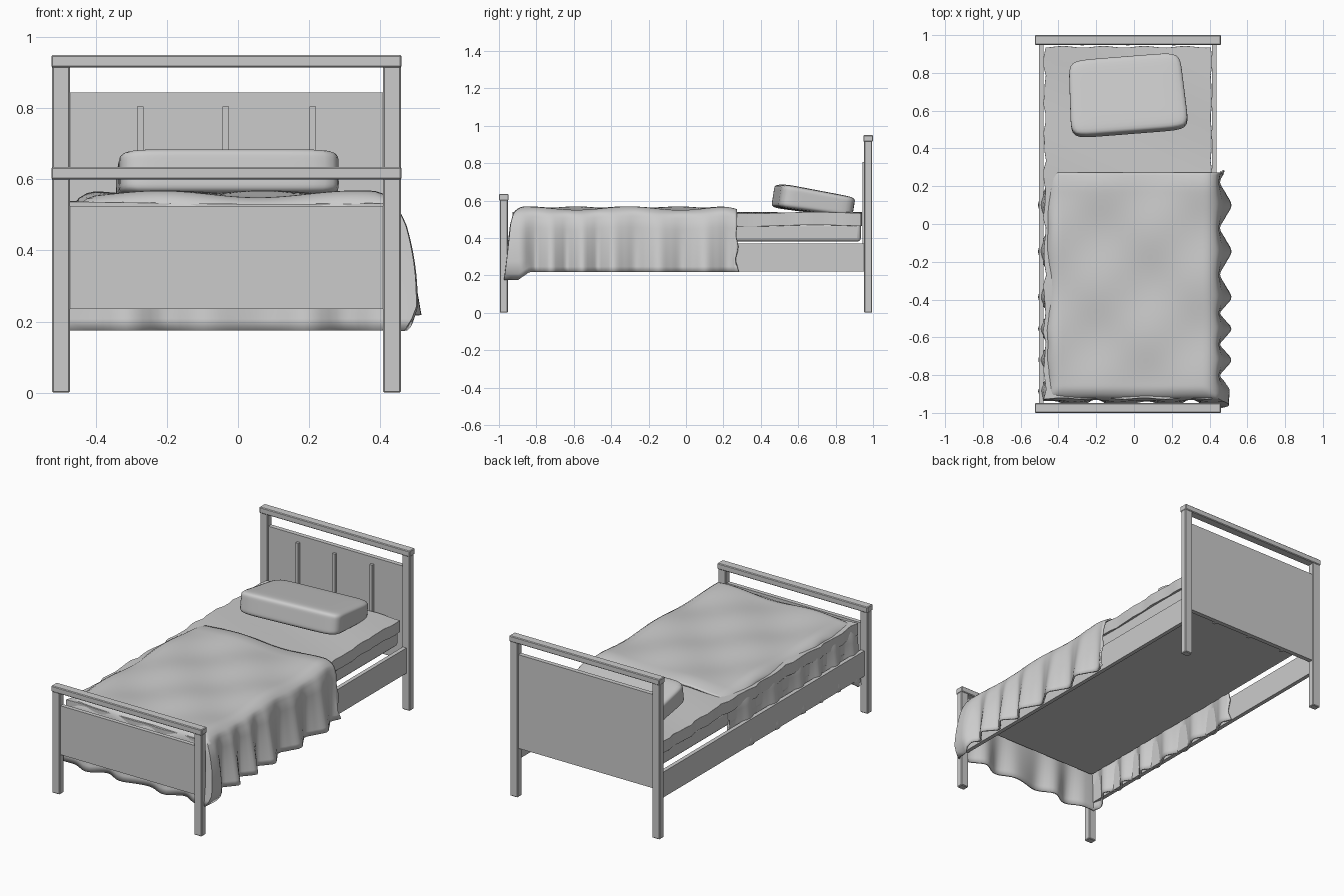
import bpy, bmesh, math
from mathutils import Matrix, Vector

if "Cube" in bpy.data.objects:
    bpy.data.objects.remove(bpy.data.objects["Cube"])

grey = bpy.data.materials.new("plain light grey")
grey.use_nodes = True
grey.diffuse_color = (0.6, 0.6, 0.6, 1)
grey.node_tree.nodes["Principled BSDF"].inputs["Base Color"].default_value = (0.6, 0.6, 0.6, 1)


def finish(name, bm, smooth=None):
    bmesh.ops.recalc_face_normals(bm, faces=bm.faces)
    mesh = bpy.data.meshes.new(name)
    bm.to_mesh(mesh)
    bm.free()
    mesh.materials.append(grey)
    ob = bpy.data.objects.new(name, mesh)
    bpy.context.collection.objects.link(ob)
    if smooth:
        bpy.ops.object.select_all(action='DESELECT')
        ob.select_set(True)
        bpy.context.view_layer.objects.active = ob
        bpy.ops.object.shade_smooth_by_angle(angle=math.radians(smooth))
    return ob


def bevel(ob, width, segments):
    mod = ob.modifiers.new("rounding", 'BEVEL')
    mod.width, mod.segments, mod.limit_method = width, segments, 'ANGLE'
    mod.angle_limit = math.radians(50)


def cube(lo, hi, cuts=0):
    bm = bmesh.new()
    bmesh.ops.create_cube(bm, size=1)
    if cuts:
        bmesh.ops.subdivide_edges(bm, edges=bm.edges, cuts=cuts, use_grid_fill=True)
    lo, hi = Vector(lo), Vector(hi)
    size, mid = hi - lo, (lo + hi) / 2
    for v in bm.verts:
        v.co = Vector(a * b for a, b in zip(v.co, size)) + mid
    return bm


def board(name, lo, hi, width=0.004):
    ob = finish(name, cube(lo, hi))
    if width:
        bevel(ob, width, 1)
    return ob


# Frame: end boards with posts, top rails and panels
LEFT, RIGHT, POST = -0.525, 0.46, 0.05
for end, y0, y1, top in (("head", 0.953, 0.995, 0.92), ("foot", -0.995, -0.953, 0.605)):
    for side, x in (("right", LEFT + 0.002), ("left", RIGHT - POST - 0.002)):
        board(f"{end}_post_{side}", (x, y0, 0), (x + POST, y1, top))
    board(f"{end}_top_rail", (LEFT, y0 - 0.005, top - 0.005), (RIGHT, y1 + 0.005, top + 0.03))
board("head_panel", (-0.475, 0.96, 0.29), (0.412, 0.987, 0.845), 0)
board("foot_panel", (-0.475, -0.987, 0.235), (0.412, -0.962, 0.525), 0)
for i, x in enumerate((-0.275, -0.034, 0.21)):
    board(f"head_slat_{i + 1}", (x - 0.009, 0.944, 0.29), (x + 0.009, 0.965, 0.805), 0)
for side, x in (("right", -0.502), ("left", 0.413)):
    board(f"side_rail_{side}", (x, -0.955, 0.22), (x + 0.024, 0.955, 0.37), 0)

# Mattress with a softer fitted sheet over its upper half
bevel(finish("mattress", cube((-0.465, -0.92, 0.38), (0.4, 0.935, 0.48)), 40), 0.02, 3)
bm = cube((-0.474, -0.925, 0.465), (0.41, 0.938, 0.535), cuts=36)
for v in bm.verts:
    x, y, z = v.co
    edge_x = 0.005 * math.sin(31 * y) + 0.003 * math.sin(53 * y)
    v.co.x += edge_x * (1 if x > 0 else -1) * (abs(x) / 0.45) ** 4
    v.co.y += 0.004 * math.sin(29 * x) * (abs(y) / 0.93) ** 8
    v.co.z += 0.004 * math.sin(9 * y + 4 * x)
sheet = finish("fitted_sheet", bm, 60)
bevel(sheet, 0.03, 5)

# Pillow: rounded box, thick at the front edge
bm = cube((-1, -1, -1), (1, 1, 1), cuts=15)
for v in bm.verts:
    p = v.co.copy()
    p /= sum(abs(c) ** 9 for c in p) ** (1 / 9)
    p.x *= 1 - 0.03 * p.y
    v.co = Vector((0.304 * p.x, 0.203 * p.y, (0.06 - 0.006 * p.y) * p.z))
turn = Matrix.Rotation(math.radians(4.5), 4, 'Z') @ Matrix.Rotation(math.radians(-9), 4, 'X')
bm.transform(Matrix.Translation((-0.036, 0.682, 0.595)) @ turn)
finish("pillow", bm, 60)

# Blanket: rippled top sheet with folded skirts on three sides
NX, NY, ROWS = 40, 90, 14
X0, X1, Y0, Y1 = -0.445, 0.428, 0.272, -0.91
bm = bmesh.new()


def top_height(x, y):
    ripple = math.sin(11 * (x + y) + 1) + 0.6 * math.sin(12 * (x - y))
    edge = min(x - X0, X1 - x, y - Y1)
    head_dip = 0.014 * max(0, 1 - (Y0 - y) / 0.1) ** 2
    return 0.554 + 0.006 * ripple - 0.02 * max(0, 1 - edge / 0.05) ** 2 - head_dip


grid = []
for i in range(NX + 1):
    x = X0 + (X1 - X0) * i / NX
    ys = [Y0 + (Y1 - Y0) * j / NY for j in range(NY + 1)]
    grid.append([bm.verts.new((x, y, top_height(x, y))) for y in ys])
for i in range(NX):
    for j in range(NY):
        bm.faces.new((grid[i][j], grid[i + 1][j], grid[i + 1][j + 1], grid[i][j + 1]))

border = [(0, j) for j in range(NY + 1)]
border += [(i, NY) for i in range(1, NX + 1)]
border += [(NX, j) for j in range(NY - 1, -1, -1)]


def side_fold(y):
    """Fold wave along the long sides, tighter towards the foot; peaks are sharper than valleys."""
    d = 0.1 - y
    wave = math.cos(math.tau * (d / 0.245 if d < 0.49 else 2 + (d - 0.49) / 0.165))
    return 0.6 * wave + 0.4 * abs(wave) * wave


def skirt_point(i, j, f):
    """Point of the hanging cloth below a border vertex, f from 0 (top) to 1 (hem)."""
    x, y, z = grid[i][j].co
    bulge = 0.02 * min(1, 5 * f) ** 0.5
    near_foot = max(0, min(1, (-0.84 - y) / 0.06))
    hem = 0.218 - 0.043 * near_foot
    px, py = x, y
    if i == NX:
        fold = side_fold(y) * f ** 0.7
        px += bulge + (0.033 + 0.01 * near_foot) * f + 0.03 * fold * (1 - 0.7 * near_foot)
        # corner cloth bunches outward, then tucks in at the hem
        px += near_foot * (0.02 * math.sin(math.pi * f) - 0.03 * max(0, f - 0.85) / 0.15)
    elif i == 0:
        px -= 0.9 * bulge + 0.014 * f + 0.026 * side_fold(y) * f ** 0.7
    if j == NY:
        swing = math.cos(math.tau * (x + 0.07) / 0.25) + 0.3 * math.sin(37 * x)
        py -= bulge + 0.02 * f ** 1.5 + 0.02 * swing * f
    elif j == 0:
        py += 0.012 * math.sin(14 * f) * f
    return px, py, z + (hem - z) * f


previous = [grid[i][j] for i, j in border]
for r in range(1, ROWS + 1):
    f = (r / ROWS) ** 1.3
    row = [bm.verts.new(skirt_point(i, j, f)) for i, j in border]
    for k in range(len(row) - 1):
        bm.faces.new((previous[k], previous[k + 1], row[k + 1], row[k]))
    previous = row
blanket = finish("blanket", bm, 70)
thick = blanket.modifiers.new("cloth_thickness", 'SOLIDIFY')
thick.thickness, thick.offset = 0.01, 0
